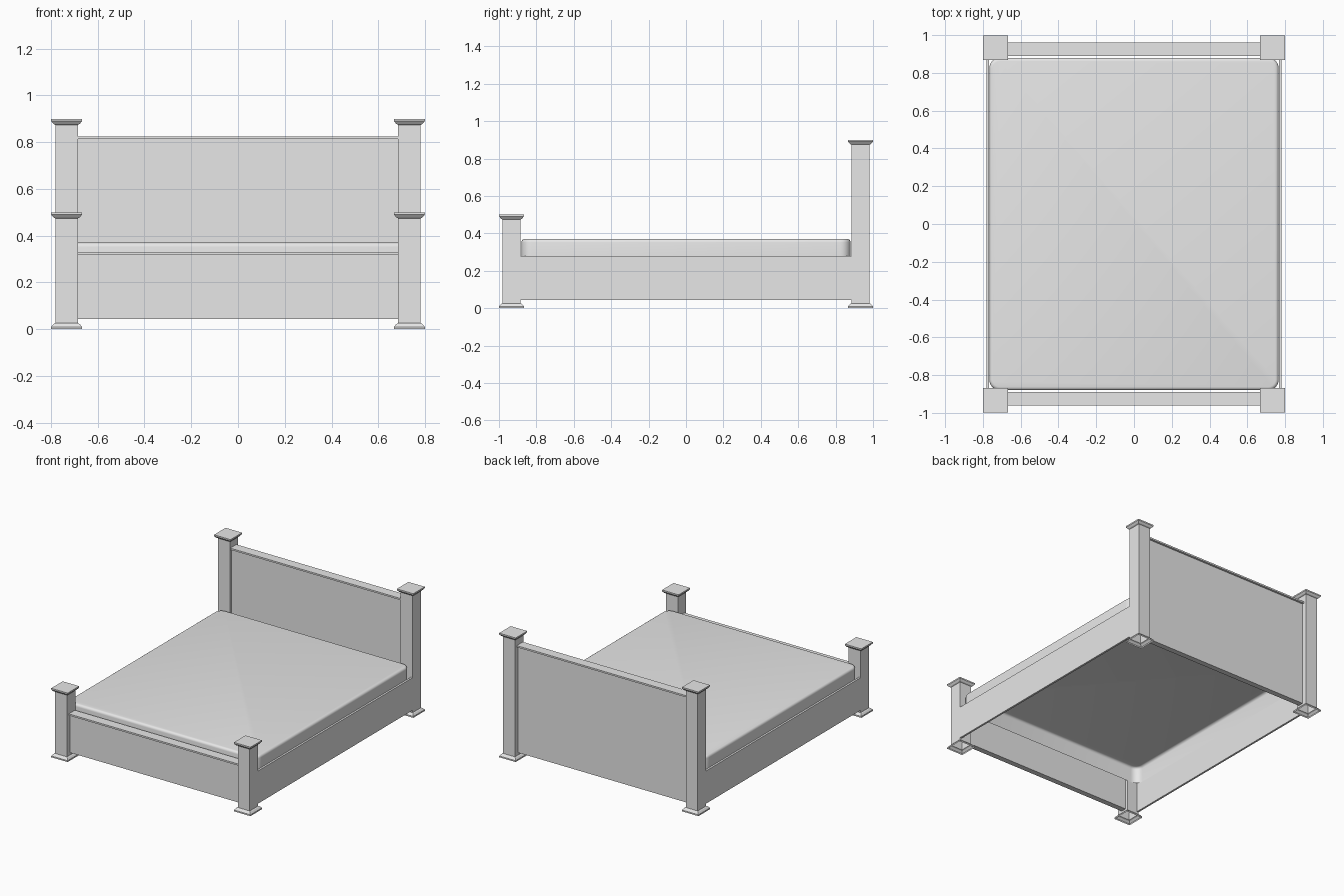
import bpy, bmesh, math

if "Cube" in bpy.data.objects:
    bpy.data.objects.remove(bpy.data.objects["Cube"], do_unlink=True)

# One plain grey for the whole bed
grey = bpy.data.materials.new("plain_grey")
grey.use_nodes = True
colour = (0.8, 0.8, 0.8, 1)
grey.diffuse_color = colour
grey.node_tree.nodes["Principled BSDF"].inputs["Base Color"].default_value = colour

POST_X, POST_Y, SHAFT = 0.733, 0.933, 0.048


def add_object(name, bm):
    mesh = bpy.data.meshes.new(name)
    bm.to_mesh(mesh)
    bm.free()
    mesh.materials.append(grey)
    obj = bpy.data.objects.new(name, mesh)
    bpy.context.collection.objects.link(obj)
    return obj


def box_bmesh(x0, x1, y0, y1, z0, z1):
    bm = bmesh.new()
    bmesh.ops.create_cube(bm, size=1)
    bmesh.ops.scale(bm, vec=(x1 - x0, y1 - y0, z1 - z0), verts=bm.verts)
    bmesh.ops.translate(bm, vec=((x0 + x1) / 2, (y0 + y1) / 2, (z0 + z1) / 2), verts=bm.verts)
    return bm


def add_box(name, *bounds):
    return add_object(name, box_bmesh(*bounds))


# Square post: moulded foot, shaft and flared cap, open underneath
def add_post(name, x, y, height):
    profile = [(0.066, 0), (0.066, 0.01), (0.056, 0.022), (SHAFT, 0.026),
               (SHAFT, height - 0.026), (0.056, height - 0.022),
               (0.066, height - 0.01), (0.066, height)]
    bm = bmesh.new()
    corners = [(-1, -1), (1, -1), (1, 1), (-1, 1)]
    rings = [[bm.verts.new((x + r * cx, y + r * cy, z)) for cx, cy in corners]
             for r, z in profile]
    for low, high in zip(rings, rings[1:]):
        for i in range(4):
            j = (i + 1) % 4
            bm.faces.new((low[i], low[j], high[j], high[i]))
    bm.faces.new(rings[-1])
    add_object(name, bm)


for end, side_y, post_top, panel_top in (("head", 1, 0.9, 0.825), ("foot", -1, 0.5, 0.33)):
    for side, side_x in (("left", 1), ("right", -1)):
        add_post(f"{end}_post_{side}", side_x * POST_X, side_y * POST_Y, post_top)
    # End board with a slightly wider top trim
    span = POST_X - SHAFT
    mid = side_y * 0.925
    add_box(f"{end}board_panel", -span, span, mid - 0.02, mid + 0.02, 0.043, panel_top - 0.012)
    add_box(f"{end}board_trim", -span, span, mid - 0.035, mid + 0.035, panel_top - 0.012, panel_top)

# Side rails, flush with the outer faces of the posts
for side, side_x in (("left", 1), ("right", -1)):
    inner, outer = sorted((side_x * 0.767, side_x * (POST_X + SHAFT)))
    add_box(f"side_rail_{side}", inner, outer, -0.885, 0.885, 0.043, 0.28)

# Mattress: rounded shell, open underneath
bm = box_bmesh(-0.766, 0.766, -0.88, 0.88, 0.25, 0.37)
bmesh.ops.delete(bm, geom=[f for f in bm.faces if f.normal.z < -0.5], context="FACES_ONLY")
upright = [e for e in bm.edges if abs(e.verts[0].co.z - e.verts[1].co.z) > 0.05]
bmesh.ops.bevel(bm, geom=upright, offset=0.055, segments=6, profile=0.5, affect="EDGES")
rim = [e for e in bm.edges if all(v.co.z > 0.36 for v in e.verts)]
bmesh.ops.bevel(bm, geom=rim, offset=0.018, segments=4, profile=0.5, affect="EDGES")
mattress = add_object("mattress", bm)

bpy.ops.object.select_all(action="DESELECT")
mattress.select_set(True)
bpy.context.view_layer.objects.active = mattress
bpy.ops.object.shade_smooth_by_angle(angle=math.radians(40))
